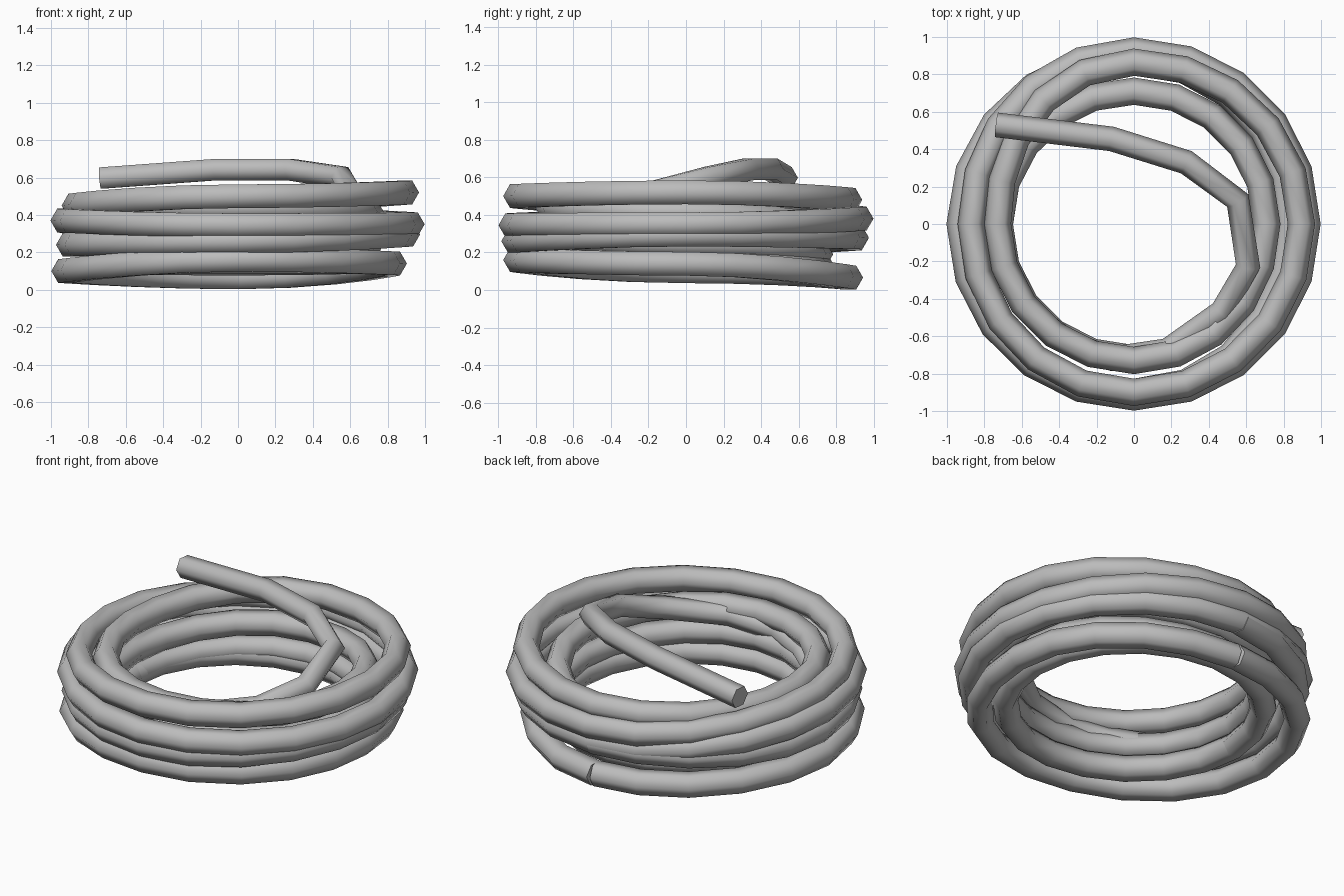
import bpy, bmesh, math
from mathutils import Vector

if "Cube" in bpy.data.objects:
    bpy.data.objects.remove(bpy.data.objects["Cube"])

grey = bpy.data.materials.new("rope_grey")
grey.diffuse_color = (0.5, 0.5, 0.5, 1)
grey.use_nodes = True
grey.node_tree.nodes["Principled BSDF"].inputs["Base Color"].default_value = grey.diffuse_color
R = 0.073   # rope radius
SEG = 5     # segments per quarter turn


def tube(name, pts, sides=6, radius=R):
    """Six-sided tube along a path, with one corner facing outwards."""
    bm = bmesh.new()
    rings = []
    n = len(pts)
    for i, p in enumerate(pts):
        t = (pts[min(i + 1, n - 1)] - pts[max(i - 1, 0)]).normalized()
        side = t.cross(Vector((0, 0, 1))).normalized()
        up = side.cross(t).normalized()
        rings.append([bm.verts.new(p + radius * (side * math.cos(a) + up * math.sin(a)))
                      for a in (math.tau * k / sides for k in range(sides))])
    for a, b in zip(rings, rings[1:]):
        for k in range(sides):
            j = (k + 1) % sides
            bm.faces.new((a[k], a[j], b[j], b[k])).smooth = True
    bm.faces.new(rings[0])
    bm.faces.new(rings[-1])
    bmesh.ops.recalc_face_normals(bm, faces=bm.faces[:])
    me = bpy.data.meshes.new(name)
    bm.to_mesh(me)
    bm.free()
    me.materials.append(grey)
    ob = bpy.data.objects.new(name, me)
    bpy.context.collection.objects.link(ob)
    return ob


def coil(keys, start=90):
    """Counter-clockwise path from (radius, height) given every quarter turn."""
    pts = []
    for i in range((len(keys) - 1) * SEG + 1):
        q = min(i // SEG, len(keys) - 2)
        f = i / SEG - q
        f = f * f * (3 - 2 * f)
        r = keys[q][0] * (1 - f) + keys[q + 1][0] * f
        z = keys[q][1] * (1 - f) + keys[q + 1][1] * f
        a = math.radians(start + i * 90 / SEG)
        pts.append(Vector((r * math.cos(a), r * math.sin(a), z)))
    return pts


# lowest outer loop, tilted and shifted slightly to the left
tube("bottom_loop", coil([(0.87, 0.066), (0.925, 0.10), (0.90, 0.16),
                          (0.83, 0.14), (0.87, 0.066)]))

# outer loops stacked upwards, then the inner loops running back down
outer = [(0.90, 0.275), (0.90, 0.24), (0.91, 0.26), (0.90, 0.295),
         (0.90, 0.28), (0.93, 0.37), (0.925, 0.345), (0.925, 0.35),
         (0.925, 0.38), (0.87, 0.45), (0.90, 0.50), (0.895, 0.52), (0.865, 0.48)]
inner = [(0.73, 0.45), (0.73, 0.44), (0.71, 0.41), (0.71, 0.34),
         (0.72, 0.285), (0.72, 0.285), (0.71, 0.25), (0.71, 0.19),
         (0.72, 0.145), (0.72, 0.15), (0.71, 0.15), (0.71, 0.14), (0.72, 0.145)]
tube("stacked_loops", coil(outer + inner))

# loose end rising out of the middle and crossing over the top
loose = [(-0.53, -0.50, 0.30), (-0.34, -0.64, 0.335), (-0.12, -0.72, 0.365),
         (0.18, -0.675, 0.40), (0.47, -0.47, 0.44),
         (0.61, -0.225, 0.51), (0.555, 0.125, 0.60), (0.28, 0.33, 0.642),
         (-0.12, 0.455, 0.642), (-0.735, 0.53, 0.597)]
tube("loose_end", [Vector(p) for p in loose], radius=0.066)
